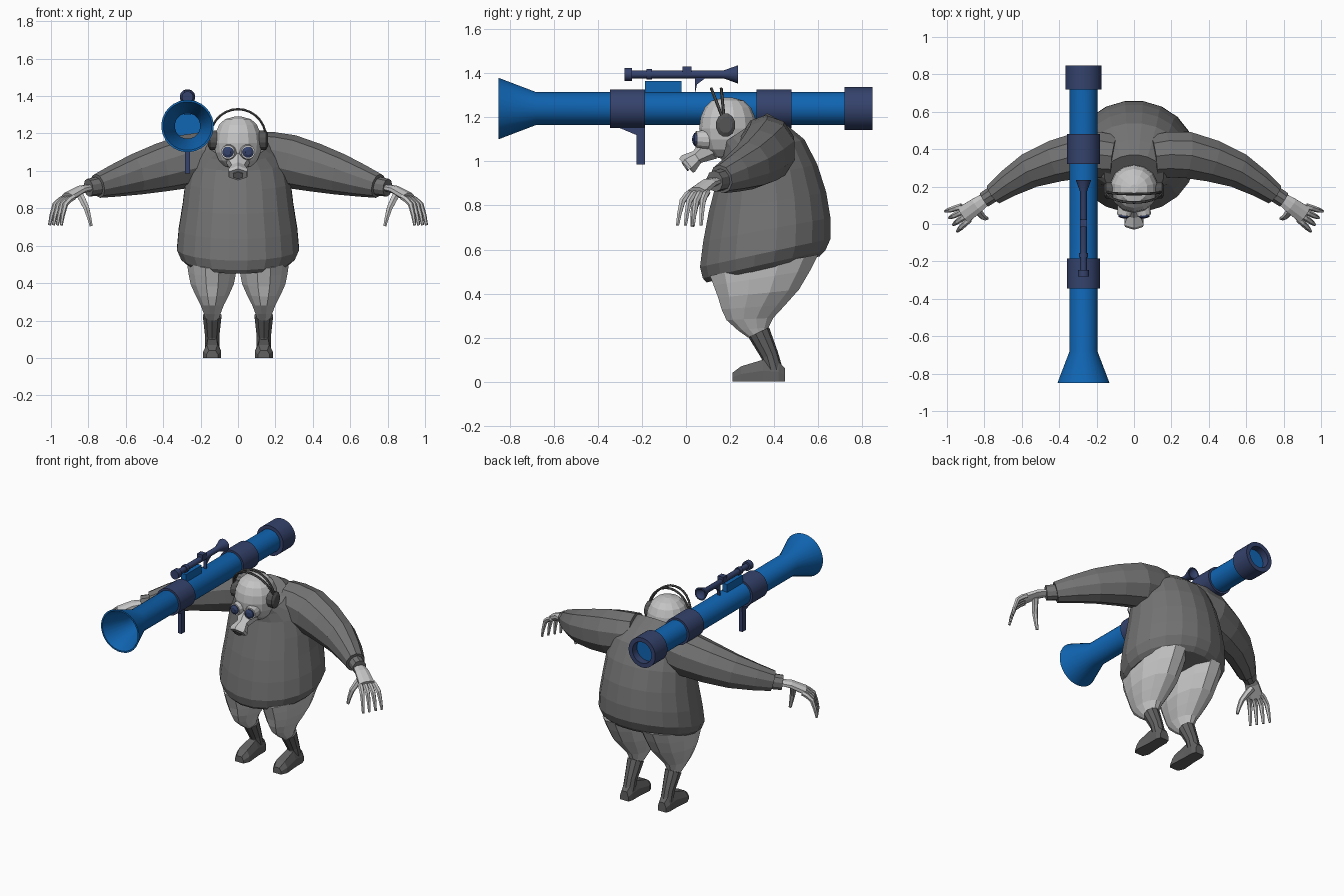
import bpy, bmesh, math
from mathutils import Matrix, Vector

cube = bpy.data.objects.get("Cube")
if cube:
    bpy.data.objects.remove(cube)

SIDE, BACK, UP = Vector((1, 0, 0)), Vector((0, 1, 0)), Vector((0, 0, 1))


def material(name, red, green, blue):
    mat = bpy.data.materials.new(name)
    mat.use_nodes = True
    color = (red, green, blue, 1)
    mat.diffuse_color = color
    mat.node_tree.nodes["Principled BSDF"].inputs["Base Color"].default_value = color
    return mat


def grey(name, value):
    return material(name, value, value, value)


LIGHT = grey("light grey", .56)
JACKET = grey("jacket grey", .17)
BOOT = grey("boot grey", .12)
DARK = grey("headphone grey", .09)
BLUE = material("blue", .005, .13, .45)
NAVY = material("navy", .035, .055, .15)


def skin(name, rings, mat, smooth=False, cap=True):
    """Bridge a list of equal-sized point rings into one mesh."""
    bm = bmesh.new()
    loops = [[bm.verts.new(point) for point in ring] for ring in rings]
    for lower, upper in zip(loops, loops[1:]):
        for i in range(len(lower)):
            bm.faces.new((lower[i - 1], lower[i], upper[i], upper[i - 1]))
    if cap:
        bm.faces.new(loops[0])
        bm.faces.new(loops[-1])
    bmesh.ops.remove_doubles(bm, verts=bm.verts, dist=.0001)
    bmesh.ops.recalc_face_normals(bm, faces=bm.faces)
    mesh = bpy.data.meshes.new(name)
    bm.to_mesh(mesh)
    bm.free()
    mesh.materials.append(mat)
    part = bpy.data.objects.new(name, mesh)
    bpy.context.collection.objects.link(part)
    if smooth:
        bpy.ops.object.select_all(action='DESELECT')
        part.select_set(True)
        bpy.context.view_layer.objects.active = part
        bpy.ops.object.shade_smooth_by_angle(angle=math.radians(35))
    return part


def oval(center, u, v, count):
    angles = [math.tau * (i + .5) / count for i in range(count)]
    return [center + u * math.cos(a) + v * math.sin(a) for a in angles]


def refine(rows):
    """Add a smoothly interpolated row between each pair of rows."""
    rows = [Vector(row) for row in rows]
    last = len(rows) - 1
    result = []
    for i in range(last):
        before, after = rows[max(i - 1, 0)], rows[min(i + 2, last)]
        middle = (rows[i] + rows[i + 1]) * 9 / 16 - (before + after) / 16
        result += [rows[i], middle]
    return result + [rows[last]]


def slices(name, rows, mat, count, x=0):
    """Stack tilted ovals, each from front y, front z, back y, back z, half width."""
    rings = []
    for front_y, front_z, back_y, back_z, width in refine(rows):
        front, back = Vector((x, front_y, front_z)), Vector((x, back_y, back_z))
        rings.append(oval((front + back) / 2, SIDE * width, (back - front) / 2, count))
    return skin(name, rings, mat)


def limb(name, rows, mat, count=8, flat=1, up=UP):
    """Tube through rows of x, y, z, radius; flat scales it along up."""
    points = [Vector(row[:3]) for row in rows]
    rings = []
    for i, point in enumerate(points):
        along = points[min(i + 1, len(points) - 1)] - points[max(i - 1, 0)]
        across = along.cross(up).normalized()
        rise = across.cross(along).normalized()
        radius = rows[i][3]
        rings.append(oval(point, across * radius, rise * radius * flat, count))
    return skin(name, rings, mat)


def lathe(name, profile, mat, z, count=28):
    """Revolve y, radius pairs about the launcher axis or one above it."""
    axis = Vector((LAUNCHER_X, 0, z))
    rings = [oval(axis + BACK * y, SIDE * r, UP * r, count) for y, r in profile]
    return skin(name, rings, mat, smooth=True, cap=False)


def collar(name, start, end, inner, outer, z):
    corners = [(start, inner), (start, outer), (end, outer), (end, inner), (start, inner)]
    return lathe(name, corners, NAVY, z)


def plate(name, outline, width, mat):
    """Extrude a y, z outline sideways on the launcher's centre plane."""
    rings = [[(LAUNCHER_X + x, y, z) for y, z in outline] for x in (-width / 2, width / 2)]
    return skin(name, rings, mat)


def block(name, start, end, low, high, width, mat):
    return plate(name, [(start, low), (end, low), (end, high), (start, high)], width, mat)


# Jacket body, from the slanted hem to the neck
slices("jacket_body", [
    (.09, .45, .61, .57, .28), (.06, .52, .66, .65, .33), (.1, .77, .64, .86, .3),
    (.16, 1, .54, 1.1, .26), (.15, 1.07, .37, 1.22, .16)], JACKET, 20)

# Masked head as a rounded egg
head_rings = []
for i in range(9):
    a = math.pi * (i + .2) / 8.4
    girth = .13 * math.sin(a) ** .7
    center = Vector((0, .19, 1.15 - .14 * math.cos(a)))
    head_rings.append(oval(center, SIDE * girth, BACK * girth, 14))
skin("head", head_rings, LIGHT)

# Breathing filter with a vent plate
limb("snout", [(0, .11, 1.06, .07), (0, .05, 1.02, .04), (0, .01, .99, .06), (0, 0, .98, .055)],
     LIGHT, 6, flat=.8)
limb("snout_vent", [(0, 0, .98, .03), (0, -.007, .975, .03)], JACKET, 6, flat=.8)

# Headphone bands
for name, lean in (("front_headband", .06), ("rear_headband", .015)):
    arc = [math.pi * i / 14 for i in range(15)]
    limb(name, [(.15 * math.cos(a), .175 - lean * math.sin(a), 1.175 + .155 * math.sin(a), .007)
                for a in arc], DARK, 6, up=BACK)

# Goggles and ear cups
limb("left_eye_rim", [(.045, .1, 1.1, .045), (.054, .045, 1.1, .038)], LIGHT, 12)
limb("left_eye_lens", [(.054, .05, 1.1, .03), (.054, .038, 1.1, .03), (.055, .03, 1.1, .015)], NAVY, 12)
limb("left_ear_cup", [(.1, .18, 1.165, .045), (.15, .18, 1.165, .045), (.16, .18, 1.165, .03)],
     DARK, 12, flat=1.2)

# Sleeve and cuff
limb("left_sleeve", refine([(.1, .36, 1.08, .12), (.28, .37, 1.05, .13), (.55, .29, .98, .1),
                            (.75, .16, .92, .06)]), JACKET, 10, flat=1.1)
limb("left_cuff", [(.74, .17, .92, .046), (.8, .13, .91, .044)], JACKET, 10, flat=1.1)

# Hand: palm, thumb and four curled fingers
limb("left_palm", [(.77, .15, .915, .033), (.84, .1, .9, .045), (.91, .05, .86, .052)], LIGHT, flat=.5)
limb("left_thumb", refine([(.85, .09, .88, .022), (.81, .04, .8, .017), (.785, .03, .705, .009)]),
     LIGHT, 6, up=BACK)
reach, spread = Vector((.85, -.5, 0)), Vector((.5, .85, 0))
for finger in range(4):
    offset = spread * (finger - 1.5) * .028
    knuckle = Vector((.9, .06, .86)) + offset
    bend = knuckle + reach * .06 + offset * .3 - UP * .04
    tip = knuckle + reach * .09 + offset * .5 - UP * .15
    rows = [(*knuckle, .016), (*bend, .015), (*tip, .008)]
    limb("left_finger", refine(rows), LIGHT, 6, up=spread)

# Trouser leg
LEG_X = .138
slices("left_trouser_leg", [
    (.1, .48, .61, .58, .14), (.14, .38, .52, .42, .12), (.18, .28, .4, .29, .065),
    (.28, .2, .37, .22, .036)], LIGHT, 12, LEG_X)

# Boot shaft and foot
limb("left_boot_shaft", [(LEG_X, .33, .225, .052), (LEG_X, .38, .12, .04), (LEG_X, .4, .05, .04)],
     BOOT, 10, up=BACK)
foot = []
for y, width, height in ((.45, .03, .06), (.42, .04, .09), (.35, .04, .1), (.25, .048, .07), (.21, .03, .04)):
    section = ((-1, 0), (1, 0), (1, .5), (.6, 1), (-.6, 1), (-1, .5))
    foot.append([(LEG_X + u * width, y, v * height) for u, v in section])
skin("left_boot_foot", foot, BOOT)

# Mirror every left part to the right
for part in list(bpy.context.collection.objects):
    if part.name.startswith("left_"):
        twin = part.copy()
        twin.data = part.data.copy()
        twin.name = part.name.replace("left", "right")
        twin.data.transform(Matrix.Diagonal((-1, 1, 1, 1)))
        twin.data.flip_normals()
        bpy.context.collection.objects.link(twin)

# Launcher tube, hollow toward the flared muzzle
LAUNCHER_X, TUBE_Z, SIGHT_Z = -.27, 1.24, 1.395
lathe("launcher_tube", [(.8, 0), (.8, .075), (-.68, .075), (-.85, .14), (-.85, .13), (-.68, .068),
                        (.66, .068), (.66, 0)], BLUE, TUBE_Z)
collar("front_collar", -.345, -.185, .07, .088, TUBE_Z)
collar("rear_collar", .32, .48, .07, .088, TUBE_Z)
collar("rear_cap", .72, .847, .07, .098, TUBE_Z)

# Grip under the front collar
plate("grip_bracket", [(-.345, 1.17), (-.185, 1.17), (-.185, 1.12), (-.225, 1.12)], .025, NAVY)
block("grip_handle", -.225, -.187, .985, 1.13, .025, NAVY)

# Sight and its mounts
lathe("sight_tube", [(-.25, .018), (.17, .018), (.235, .042), (.235, .034), (.2, 0)], NAVY, SIGHT_Z, 16)
collar("sight_eyepiece", -.28, -.245, 0, .03, SIGHT_Z)
collar("sight_ring", -.18, -.155, .016, .024, SIGHT_Z)
block("sight_knob", -.015, .025, SIGHT_Z, 1.43, .04, NAVY)
block("sight_mount", -.185, -.02, 1.3, 1.365, .035, BLUE)
plate("sight_post", [(.04, 1.3), (.05, 1.35), (.09, 1.38), (.04, 1.38)], .02, NAVY)
